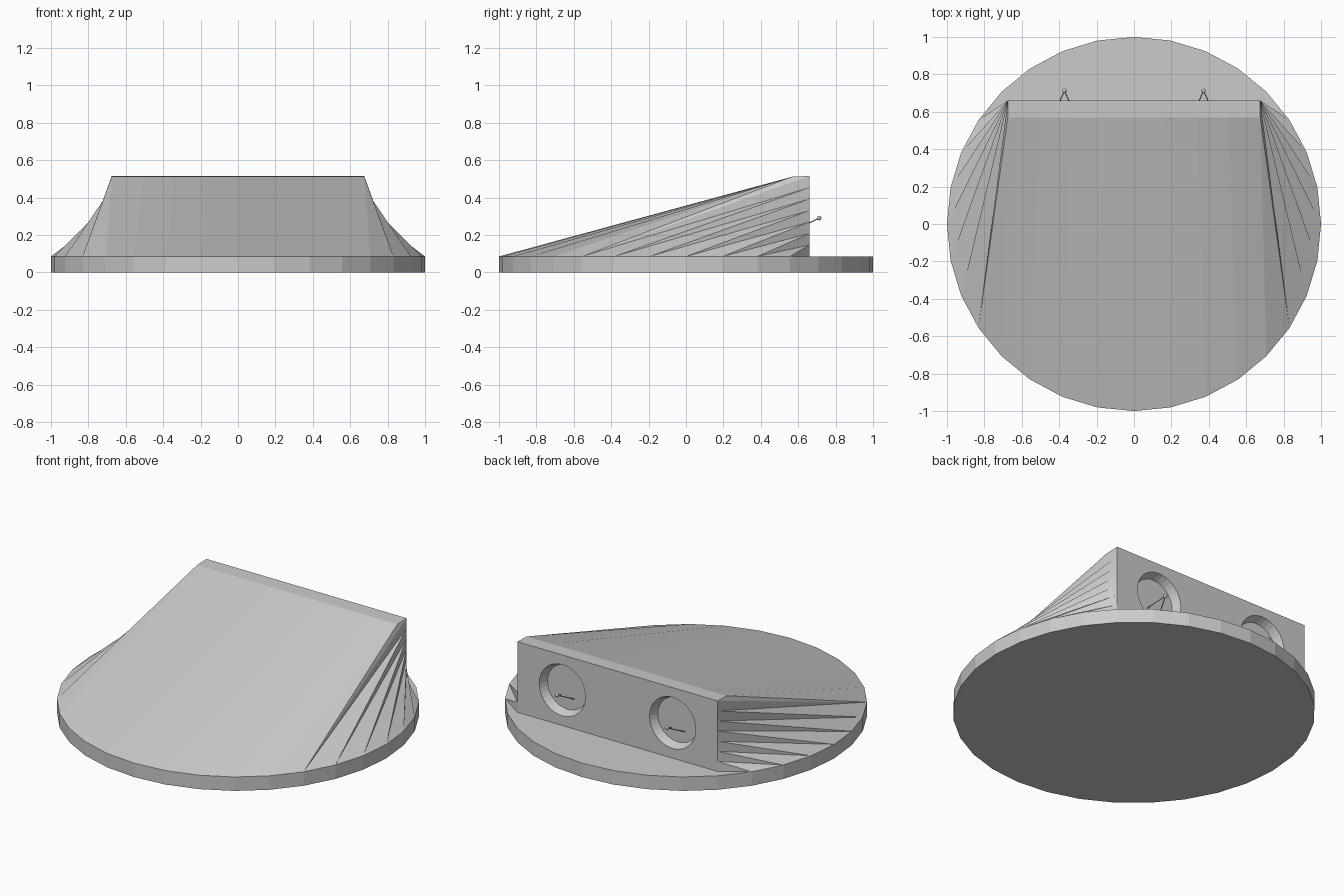
import bpy, bmesh, math
from mathutils import Vector, Matrix

if "Cube" in bpy.data.objects:
    bpy.data.objects.remove(bpy.data.objects["Cube"])

SIDES, BASE_Z, TOP_Z = 32, 0.085, 0.515
BACK_X, BACK_Y, RIDGE_Y = 0.675, 0.66, 0.57
EYE_X, EYE_Z, FLOOR_Y = 0.372, 0.30, 0.61


def finish(name, bm):
    bmesh.ops.recalc_face_normals(bm, faces=bm.faces[:])
    mesh = bpy.data.meshes.new(name)
    bm.to_mesh(mesh)
    bm.free()
    ob = bpy.data.objects.new(name, mesh)
    bpy.context.collection.objects.link(ob)
    return ob


# Body: 32-sided disc with a ramp lofted from its rim to an upright back wall
bm = bmesh.new()
ring = [(math.cos(2 * math.pi * k / SIDES), math.sin(2 * math.pi * k / SIDES)) for k in range(SIDES)]
low = [bm.verts.new((x, y, 0)) for x, y in ring]
rim = [bm.verts.new((x, y, BASE_Z)) for x, y in ring]
bm.faces.new(low)
for k in range(SIDES):
    n = (k + 1) % SIDES
    bm.faces.new((low[k], low[n], rim[n], rim[k]))

STEPS = 7
ridge = [bm.verts.new((BACK_X * (1 - j / 4), RIDGE_Y, TOP_Z - 0.003)) for j in range(9)]
edges = {}
for s in (1, -1):
    # Fanned side between the wall's vertical edge and the rim
    edge = [bm.verts.new((s * BACK_X, BACK_Y, BASE_Z + (TOP_Z - BASE_Z) * i / STEPS)) for i in range(STEPS + 1)]
    edges[s] = edge
    r = lambda k: rim[(k if s > 0 else 16 - k) % SIDES]
    corner = ridge[0] if s > 0 else ridge[-1]
    bm.faces.new((edge[0], edge[1], r(3)))
    for i in range(1, STEPS):
        bm.faces.new((edge[i], edge[i + 1], r(3 - i)))
        bm.faces.new((edge[i], r(3 - i), r(4 - i)))
    bm.faces.new((edge[-1], corner, r(-3)))
    bm.faces.new((corner, r(-4), r(-3)))
# Front ramp strips
for j in range(8):
    bm.faces.new((ridge[j], ridge[j + 1], rim[-5 - j], rim[-4 - j]))
# Top strip, back wall and rear ledge
bm.faces.new(ridge + [edges[-1][-1], edges[1][-1]])
bm.faces.new(edges[1] + edges[-1][::-1])
bm.faces.new([edges[1][0]] + rim[3:14] + [edges[-1][0]])
body = finish("body", bm)

# Tapered round recesses cut into the back wall
bm = bmesh.new()
for s in (1, -1):
    m = Matrix.Translation((s * EYE_X, FLOOR_Y + 0.05, EYE_Z)) @ Matrix.Rotation(-math.pi / 2, 4, 'X')
    bmesh.ops.create_cone(bm, cap_ends=True, segments=32, radius1=0.135, radius2=0.177, depth=0.1, matrix=m)
cutter = finish("recess_cutter", bm)
mod = body.modifiers.new("recesses", 'BOOLEAN')
mod.operation, mod.solver, mod.object = 'DIFFERENCE', 'EXACT', cutter
bpy.context.view_layer.objects.active = body
body.select_set(True)
bpy.ops.object.modifier_apply(modifier=mod.name)
bpy.data.objects.remove(cutter)


# Small V-shaped wire pegs with a bead, one per recess
def rod(bm, a, b, radius):
    d = b - a
    m = Matrix.Translation((a + b) / 2) @ d.to_track_quat('Z', 'Y').to_matrix().to_4x4()
    bmesh.ops.create_cone(bm, cap_ends=True, segments=8, radius1=radius, radius2=radius, depth=d.length, matrix=m)


for s, name in ((1, "right_peg"), (-1, "left_peg")):
    bm = bmesh.new()
    tip = Vector((s * EYE_X, 0.712, 0.29))
    for side in (1, -1):
        rod(bm, Vector((s * EYE_X + side * 0.046, FLOOR_Y, 0.24)), tip, 0.003)
    bmesh.ops.create_uvsphere(bm, u_segments=12, v_segments=8, radius=0.012, matrix=Matrix.Translation(tip))
    finish(name, bm)
